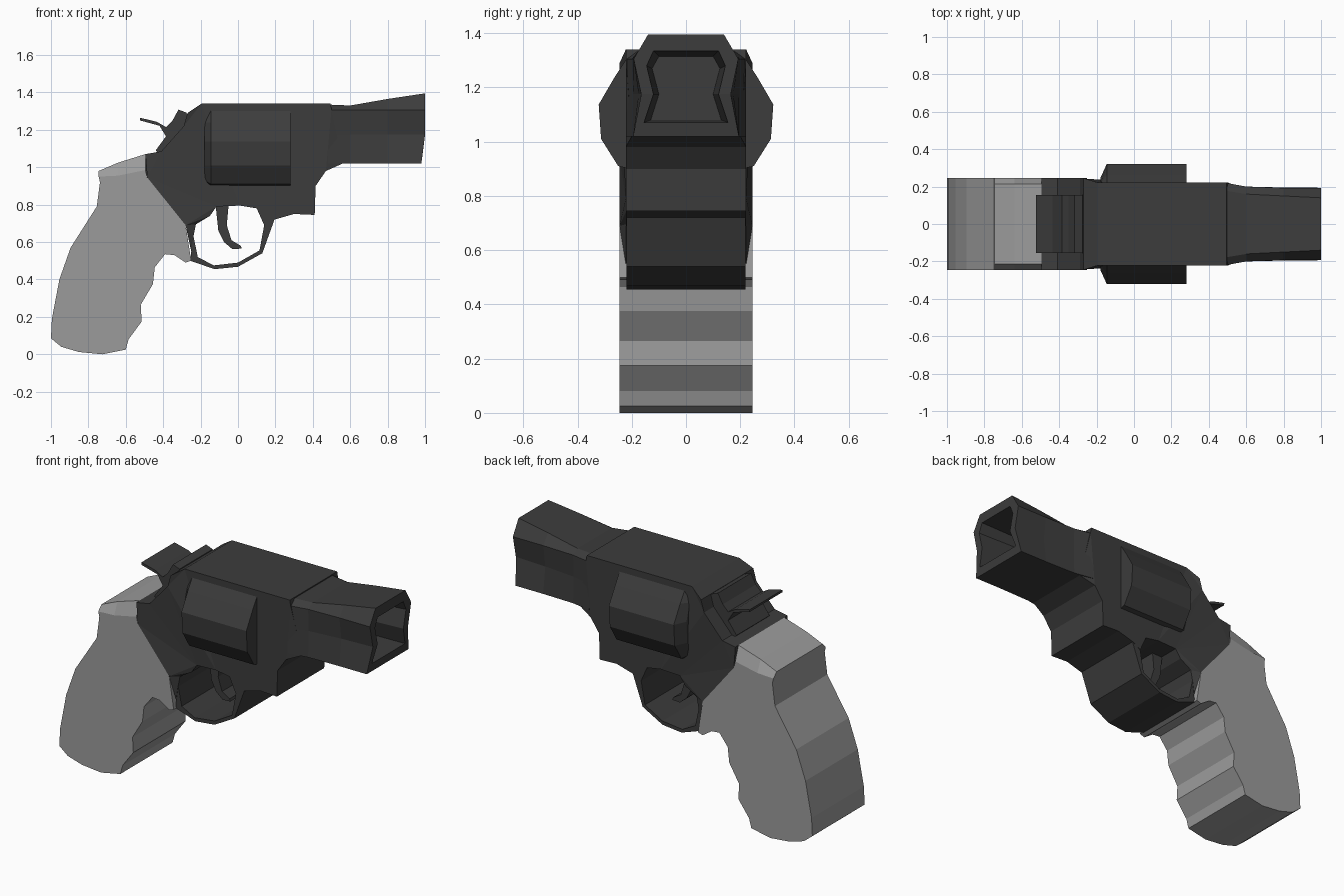
import bpy, bmesh


def material(name, v):
    m = bpy.data.materials.new(name)
    m.diffuse_color = (v, v, v, 1)
    return m


DARK = material("dark_metal", 0.045)
GREY = material("grip_grey", 0.33)


def loft(name, rings, mat):
    """Skin matching rings of 3D points and cap both ends."""
    bm = bmesh.new()
    vs = [[bm.verts.new(p) for p in r] for r in rings]
    n = len(rings[0])
    for a, b in zip(vs, vs[1:]):
        for i in range(n):
            j = (i + 1) % n
            bm.faces.new((a[i], a[j], b[j], b[i]))
    caps = [bm.faces.new(vs[0]), bm.faces.new(vs[-1])]
    bmesh.ops.recalc_face_normals(bm, faces=bm.faces)
    bmesh.ops.triangulate(bm, faces=caps)
    me = bpy.data.meshes.new(name)
    bm.to_mesh(me)
    bm.free()
    me.materials.append(mat)
    ob = bpy.data.objects.new(name, me)
    bpy.context.collection.objects.link(ob)
    return ob


def prism(name, pts, width, mat=DARK):
    """Extrude an x-z profile to both sides; width may vary with x."""
    w = width if callable(width) else (lambda x: width)
    return loft(name, [[(x, s * w(x), z) for x, z in pts] for s in (-1, 1)], mat)


def ring(half, x_of_z):
    """Mirror a half y-z section (top to bottom) into a closed ring."""
    pts = half + [(-y, z) for y, z in reversed(half)]
    return [(x_of_z(z), y, z) for y, z in pts]


# Grip: finger-grooved profile with its top shoulders chamfered
grip = [(-0.745, 0.98), (-0.64, 1.025), (-0.495, 1.07), (-0.485, 0.945),
        (-0.28, 0.69), (-0.25, 0.50), (-0.28, 0.49), (-0.34, 0.53),
        (-0.39, 0.535), (-0.445, 0.465), (-0.455, 0.375), (-0.52, 0.265),
        (-0.515, 0.175), (-0.585, 0.08), (-0.60, 0.025), (-0.725, 0.0),
        (-0.85, 0.012), (-0.945, 0.04), (-1.0, 0.085), (-0.995, 0.19),
        (-0.955, 0.40), (-0.895, 0.57), (-0.755, 0.79), (-0.738, 0.92)]
drop = {0: 0.03, 1: 0.07, 2: 0.085}
loft("grip", [[(x, y, z - (drop.get(i, 0) if abs(y) > 0.23 else 0))
               for i, (x, z) in enumerate(grip)]
              for y in (-0.245, -0.215, 0.215, 0.245)], GREY)

# Frame: flares at the rear to meet the grip
frame = [(-0.495, 1.07), (-0.41, 1.085), (-0.29, 1.22), (-0.27, 1.29),
         (-0.195, 1.34), (0.495, 1.34), (0.50, 1.31), (0.56, 1.02),
         (0.47, 0.98), (0.415, 0.90), (0.41, 0.745), (0.30, 0.75),
         (0.195, 0.72), (0.14, 0.69), (0.10, 0.78), (0.01, 0.795),
         (-0.115, 0.79), (-0.15, 0.74), (-0.225, 0.695), (-0.24, 0.62),
         (-0.25, 0.55), (-0.28, 0.69), (-0.485, 0.945)]
prism("frame", frame,
      lambda x: 0.245 if x < -0.26 else (0.20 if x > 0.52 else 0.222))

# Trigger guard: wide band under the frame
guard = [(-0.24, 0.64), (-0.255, 0.50), (-0.125, 0.455), (0.0, 0.468),
         (0.13, 0.54), (0.195, 0.72), (0.14, 0.69), (0.115, 0.555),
         (0.0, 0.49), (-0.13, 0.475), (-0.215, 0.52)]
prism("trigger_guard", guard, 0.22)

# Trigger
prism("trigger", [(-0.12, 0.80), (-0.105, 0.66), (-0.075, 0.60),
                  (-0.03, 0.562), (0.02, 0.565), (0.015, 0.58),
                  (-0.035, 0.61), (-0.06, 0.69), (-0.05, 0.80)], 0.10)

# Hammer with thumb spur
prism("hammer", [(-0.525, 1.265), (-0.435, 1.243), (-0.385, 1.215),
                 (-0.35, 1.25), (-0.318, 1.308), (-0.275, 1.292),
                 (-0.25, 1.20), (-0.40, 1.05), (-0.44, 1.09),
                 (-0.385, 1.165), (-0.42, 1.222), (-0.523, 1.25)], 0.155)

# Cylinder bulge: six-sided drum with a bevelled rear edge
drum = [(0.20, 1.335), (0.262, 1.24), (0.322, 1.137), (0.313, 1.01),
        (0.25, 0.91), (0.19, 0.895)]
rear = [(0.19, 1.31), (0.22, 1.24), (0.25, 1.137), (0.245, 1.01),
        (0.22, 0.93), (0.19, 0.91)]
loft("cylinder", [ring(rear, lambda z: -0.178), ring(drum, lambda z: -0.145),
                  ring(drum, lambda z: 0.28)], DARK)

# Barrel: waisted section rising to the muzzle, then folding into the bore
def slant(x):
    return lambda z: x - max(0, (1.17 - z)) * 0.13


def barrel_half(top, ytop, yside, ywaist, ybot):
    return [(ytop, top), (yside, 1.305), (ywaist, 1.175), (ybot, 1.02)]


muzzle = barrel_half(1.395, 0.14, 0.193, 0.165, 0.195)
lip = [(0.12, 1.335), (0.145, 1.28), (0.12, 1.175), (0.155, 1.07)]
back = [(0.10, 1.315), (0.125, 1.27), (0.10, 1.175), (0.13, 1.08)]
loft("barrel", [ring(barrel_half(1.335, 0.18, 0.222, 0.222, 0.222), lambda z: 0.48),
                ring(barrel_half(1.33, 0.16, 0.20, 0.195, 0.20), lambda z: 0.60),
                ring(barrel_half(1.365, 0.15, 0.193, 0.175, 0.195), lambda z: 0.80),
                ring(muzzle, slant(1.0)), ring(lip, slant(1.0)),
                ring(back, lambda z: 0.75)], DARK)
